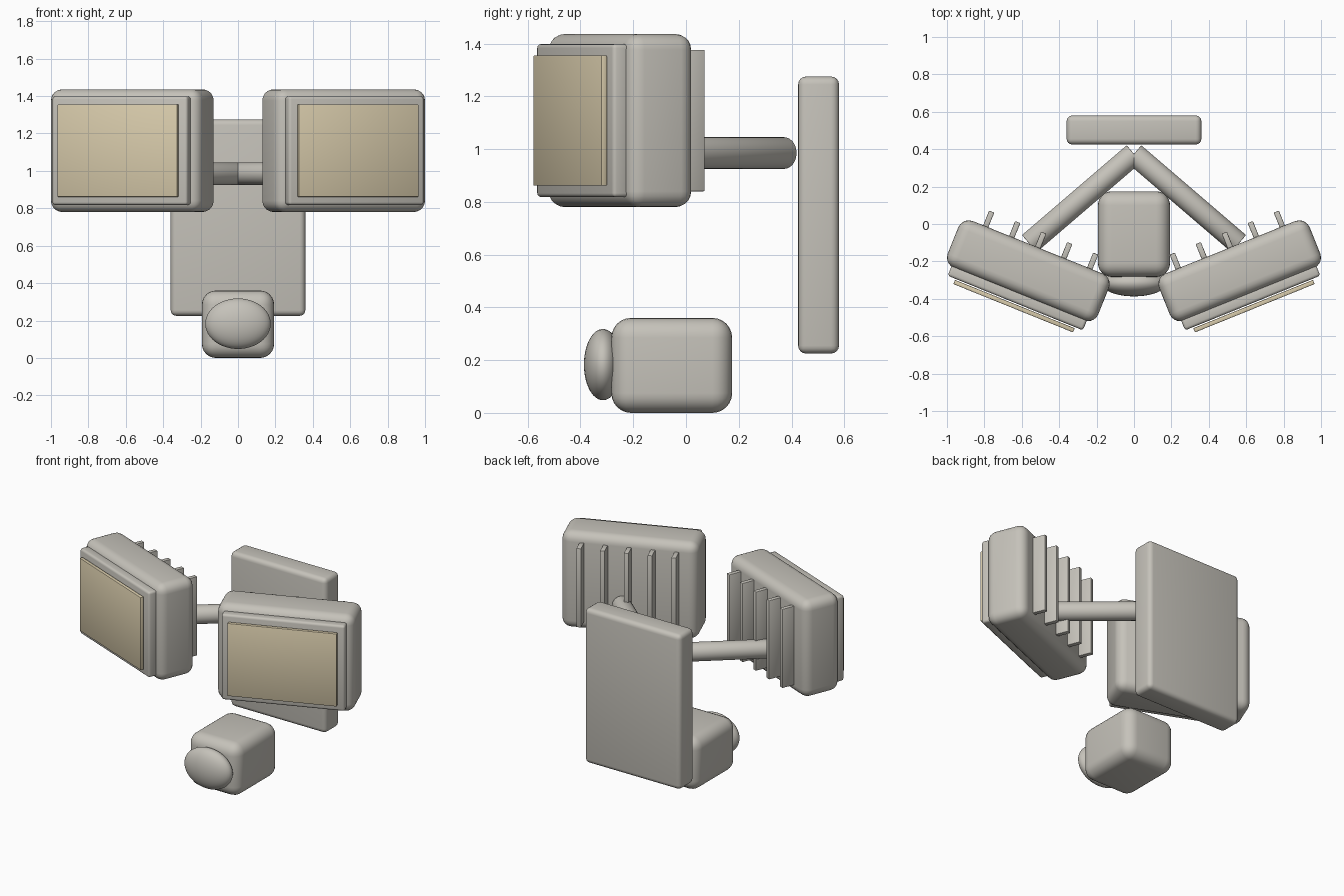
import bpy
import bmesh
import math
from mathutils import Matrix, Vector

cube = bpy.data.objects.get("Cube")
if cube:
    bpy.data.objects.remove(cube, do_unlink=True)


def make_material(name, colour):
    mat = bpy.data.materials.new(name)
    mat.use_nodes = True
    mat.diffuse_color = (*colour, 1)
    node = next(n for n in mat.node_tree.nodes if n.type == "BSDF_PRINCIPLED")
    node.inputs["Base Color"].default_value = (*colour, 1)
    return mat


grey = make_material("warm grey", (0.56, 0.54, 0.49))
cream = make_material("cream glass", (0.69, 0.60, 0.41))


def finish(name, bm, mat, matrix, bevel=0, segments=4):
    """Turn a bmesh into a smooth-shaded object with rounded edges."""
    mesh = bpy.data.meshes.new(name)
    bm.to_mesh(mesh)
    bm.free()
    mesh.materials.append(mat)
    obj = bpy.data.objects.new(name, mesh)
    bpy.context.collection.objects.link(obj)
    obj.matrix_world = matrix
    if bevel:
        mod = obj.modifiers.new("rounded edges", "BEVEL")
        mod.width = bevel
        mod.segments = segments
        mod.limit_method = "ANGLE"
    bpy.ops.object.select_all(action="DESELECT")
    obj.select_set(True)
    bpy.context.view_layer.objects.active = obj
    if bevel:
        bpy.ops.object.modifier_apply(modifier="rounded edges")
    bpy.ops.object.shade_smooth_by_angle(angle=math.radians(35))
    return obj


def box(name, low, high, mat=grey, bevel=0.0, segments=4, matrix=Matrix()):
    """Rounded box between two corners, placed by a matrix."""
    low, high = Vector(low), Vector(high)
    bm = bmesh.new()
    bmesh.ops.create_cube(bm, size=1)
    bmesh.ops.scale(bm, vec=high - low, verts=bm.verts)
    bmesh.ops.translate(bm, vec=(low + high) / 2, verts=bm.verts)
    return finish(name, bm, mat, matrix, bevel, segments)


def rod(name, start, end, radius):
    """Round bar between two points."""
    start, end = Vector(start), Vector(end)
    span = end - start
    bm = bmesh.new()
    bmesh.ops.create_cone(bm, cap_ends=True, segments=32, radius1=radius,
                          radius2=radius, depth=span.length)
    turn = span.to_track_quat("Z", "Y").to_matrix().to_4x4()
    return finish(name, bm, grey, Matrix.Translation((start + end) / 2) @ turn,
                  0.004, 2)


# Wall plate
box("wall_plate", (-0.36, 0.425, 0.225), (0.36, 0.58, 1.275), bevel=0.03)

# Motion sensor: rounded housing and bulging lens
box("sensor_housing", (-0.193, -0.283, 0), (0.193, 0.175, 0.36),
    bevel=0.075, segments=6)
bm = bmesh.new()
bmesh.ops.create_uvsphere(bm, u_segments=40, v_segments=24, radius=1)
bmesh.ops.scale(bm, vec=(0.175, 0.072, 0.135), verts=bm.verts)
finish("sensor_lens", bm, grey, Matrix.Translation((0, -0.315, 0.183)))

# Two lamp heads, turned outwards
for side, label in ((1, "left"), (-1, "right")):
    place = (Matrix.Translation((side * 0.565, -0.25, 1.108))
             @ Matrix.Rotation(side * math.radians(22), 4, "Z"))

    box(label + "_lamp_housing", (-0.434, -0.135, -0.328), (0.434, 0.135, 0.328),
        bevel=0.06, segments=5, matrix=place)
    box(label + "_lamp_bezel", (-0.39, -0.186, -0.29), (0.39, -0.12, 0.29),
        bevel=0.015, segments=3, matrix=place)
    box(label + "_lamp_glass", (-0.345, -0.216, -0.247), (0.345, -0.192, 0.247),
        cream, bevel=0.004, segments=2, matrix=place)

    # Cooling fins on the back
    for i in range(5):
        x = (i - 2) * 0.15
        box(f"{label}_cooling_fin_{i + 1}", (x - 0.015, 0.12, -0.268),
            (x + 0.015, 0.22, 0.268), bevel=0.004, segments=2, matrix=place)

    # Arm from the wall plate to the lamp
    rod(label + "_arm", (0, 0.375, 0.985), (side * 0.56, -0.105, 0.985), 0.06)
